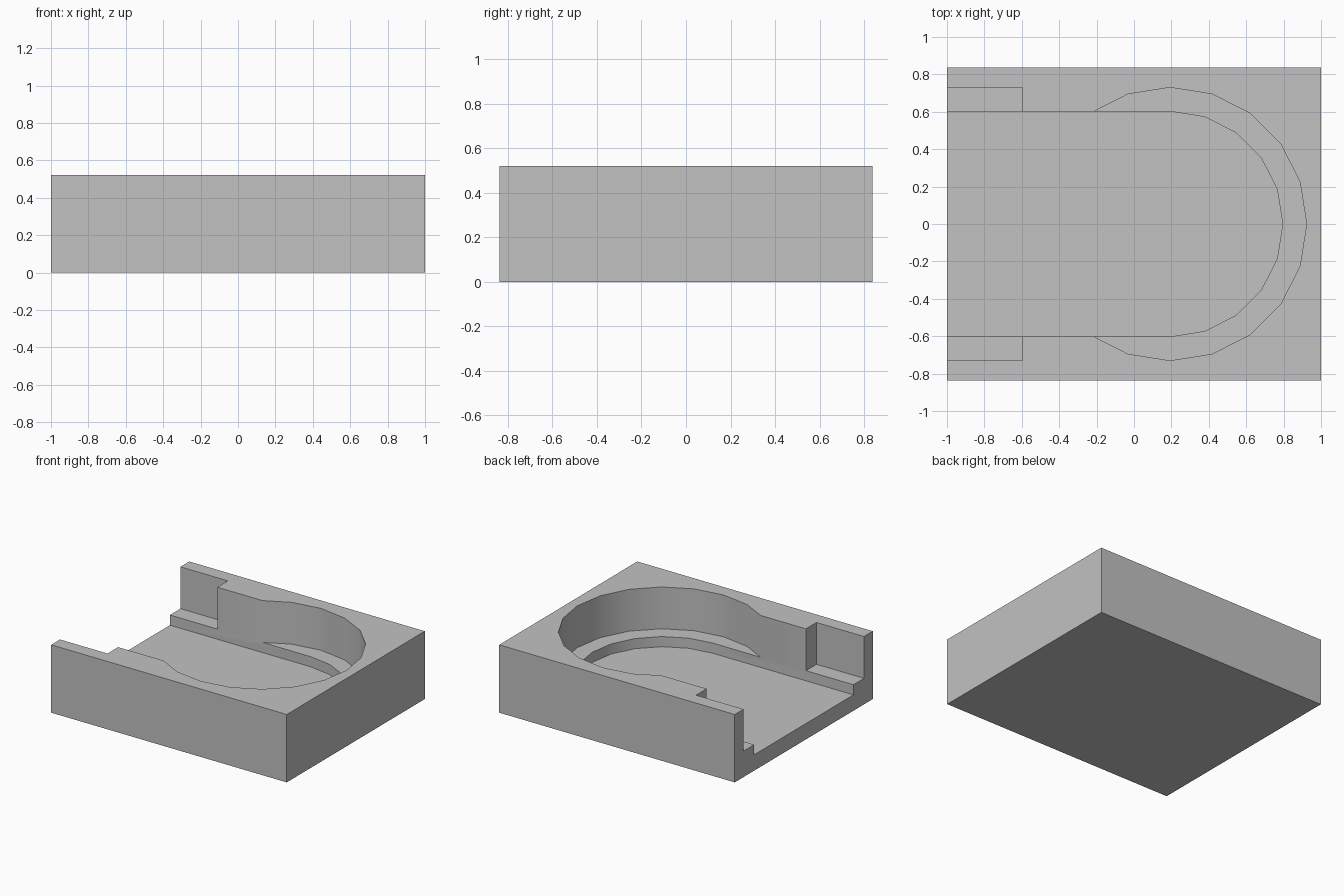
import bpy
import bmesh
from math import cos, sin, pi, radians

default = bpy.data.objects.get("Cube")
if default:
    bpy.data.objects.remove(default, do_unlink=True)

HALF_Y, HEIGHT = 0.837, 0.521
FLOOR, LEDGE = 0.122, 0.2         # heights of channel floor and ledges
CENTRE_X = 0.193                  # centre of the round pocket
INNER, OUTER = 0.602, 0.73        # half widths of channel and ledges
SLOT_END, BEYOND = -0.597, -1.2

grey = bpy.data.materials.new("plain grey")
grey.use_nodes = True
colour = (0.54, 0.54, 0.54, 1)
grey.diffuse_color = colour
grey.node_tree.nodes["Principled BSDF"].inputs["Base Color"].default_value = colour


def prism(name, outline, bottom, top):
    """Extrude a flat outline upwards into a closed solid."""
    bm = bmesh.new()
    base = bm.faces.new([bm.verts.new((x, y, bottom)) for x, y in outline])
    result = bmesh.ops.extrude_face_region(bm, geom=[base])
    raised = [v for v in result["geom"] if isinstance(v, bmesh.types.BMVert)]
    bmesh.ops.translate(bm, verts=raised, vec=(0, 0, top - bottom))
    bmesh.ops.recalc_face_normals(bm, faces=bm.faces)
    mesh = bpy.data.meshes.new(name)
    bm.to_mesh(mesh)
    bm.free()
    mesh.materials.append(grey)
    obj = bpy.data.objects.new(name, mesh)
    bpy.context.collection.objects.link(obj)
    return obj


def rectangle(x0, x1, half_y):
    return [(x0, -half_y), (x1, -half_y), (x1, half_y), (x0, half_y)]


def arc(radius, first, last):
    """Points on a twenty-sided circle around the pocket centre."""
    return [(CENTRE_X + radius * cos(i * pi / 10), radius * sin(i * pi / 10))
            for i in range(first, last + 1)]


# Solid outer block
block = prism("tray_block", rectangle(-1, 1, HALF_Y), 0, HEIGHT)

# Round-ended channel, round ledge and the two entry ledges
channel = [(BEYOND, -INNER)] + arc(INNER, -5, 5) + [(BEYOND, INNER)]
cutters = [
    prism("channel_cutter", channel, FLOOR, 1),
    prism("round_ledge_cutter", arc(OUTER, 0, 19), LEDGE, 1),
    prism("entry_ledge_cutter", rectangle(BEYOND, SLOT_END, OUTER), LEDGE, 1),
]

bpy.ops.object.select_all(action="DESELECT")
block.select_set(True)
bpy.context.view_layer.objects.active = block
for cutter in cutters:
    cutter.hide_render = True
    cut = block.modifiers.new(cutter.name, "BOOLEAN")
    cut.operation = "DIFFERENCE"
    cut.solver = "EXACT"
    cut.object = cutter
    bpy.ops.object.modifier_apply(modifier=cut.name)
for cutter in cutters:
    bpy.data.objects.remove(cutter, do_unlink=True)

bpy.ops.object.shade_smooth_by_angle(angle=radians(30))
